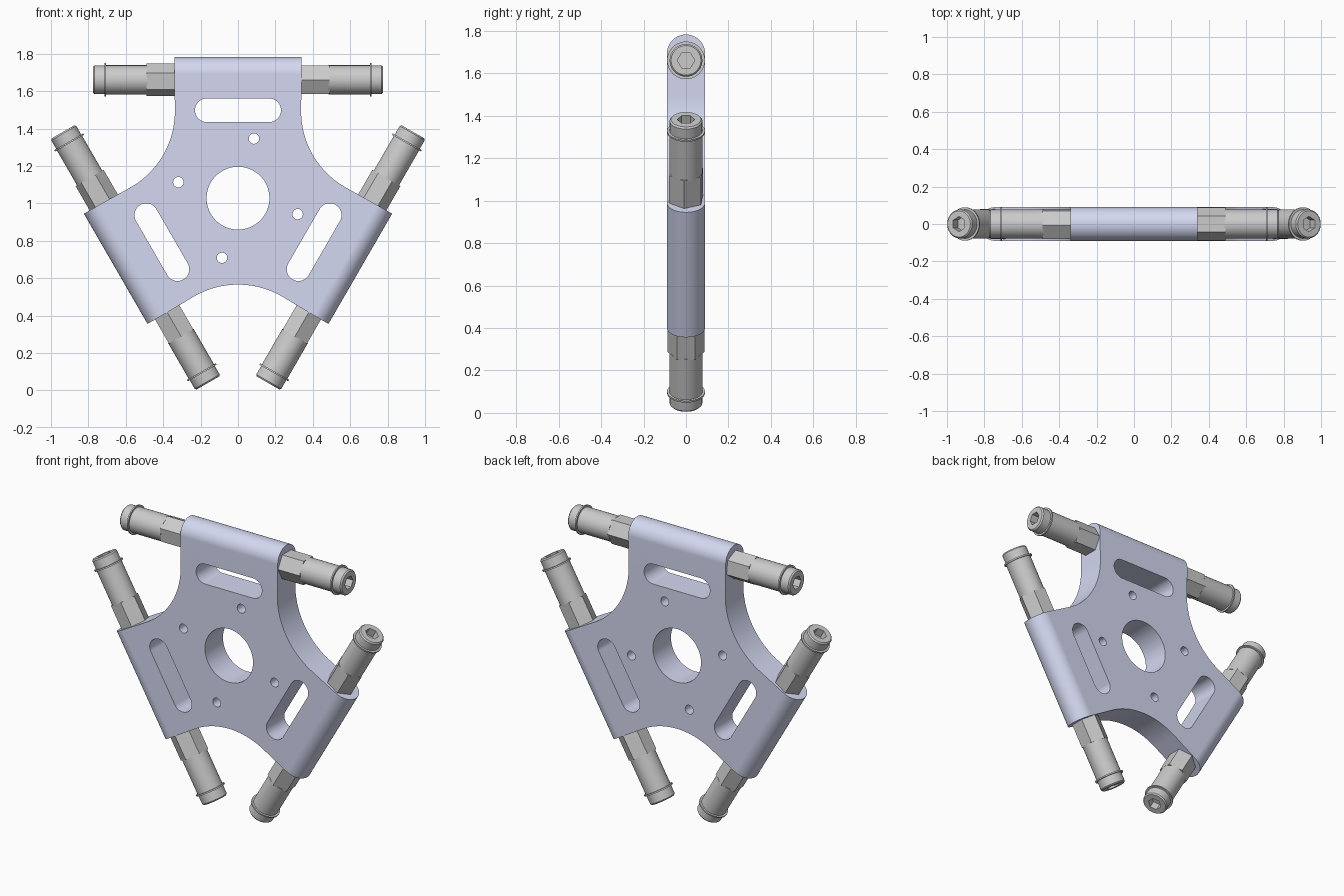
import bpy, bmesh
from math import pi, sin, cos, radians
from mathutils import Matrix, Vector

if "Cube" in bpy.data.objects:
    bpy.data.objects.remove(bpy.data.objects["Cube"])

CZ = 1.028                          # height of the three-fold centre
HALF, T = 0.34, 0.09                # arm half width, plate half thickness
END, TAN = 0.665, 0.465             # start of rounded end, tangent of side fillet
FIL_R, FIL_D = 0.468, 0.93          # fillet radius and distance of its centre
AXIS = 0.633                        # shaft distance from centre


def spin(deg):
    return Matrix.Translation((0, 0, CZ)) @ Matrix.Rotation(radians(deg), 4, 'Y')


def finish(bm, name):
    bmesh.ops.recalc_face_normals(bm, faces=bm.faces)
    me = bpy.data.meshes.new(name)
    bm.to_mesh(me)
    bm.free()
    ob = bpy.data.objects.new(name, me)
    bpy.context.collection.objects.link(ob)
    return ob


def smooth(ob, angle=25):
    bpy.ops.object.select_all(action='DESELECT')
    ob.select_set(True)
    bpy.context.view_layer.objects.active = ob
    bpy.ops.object.shade_smooth_by_angle(angle=radians(angle))


def prism(bm, pts, half, mat):
    """Closed prism of an x-z outline, running along y."""
    a, b = ([bm.verts.new(mat @ Vector((x, y, z))) for x, z in pts] for y in (-half, half))
    bm.faces.new(a)
    bm.faces.new(b[::-1])
    for i in range(len(a)):
        j = (i + 1) % len(a)
        bm.faces.new((a[i], b[i], b[j], a[j]))


def slot(cx, cz, r, half=0.0, n=48):
    """Circle, stretched sideways into a slot when half > 0."""
    pts = []
    for k in range(n):
        t = -pi / 2 + 2 * pi * (k + 0.5) / n
        pts.append((cx + (half if cos(t) > 0 else -half) + r * cos(t), cz + r * sin(t)))
    return pts


# Plate: three arms joined by concave fillets
bm = bmesh.new()
front, back, ends = [], [], []
for k in range(3):
    m = spin(120 * k)
    pts = [(-HALF, END), (HALF, END)]
    for i in range(25):             # fillet centred on the 60 degree line
        t = pi + radians(60) * (-i / 24)
        t = radians(180 + 60 * i / 24)
        pts.append((FIL_D * sin(pi / 3) + FIL_R * cos(t), FIL_D * cos(pi / 3) + FIL_R * sin(t)))
    ends.append(len(front))
    for x, z in pts:
        front.append(bm.verts.new(m @ Vector((x, -T, z))))
        back.append(bm.verts.new(m @ Vector((x, T, z))))
bm.faces.new(front)
bm.faces.new(back[::-1])
N = len(front)
for i in range(N):
    if i not in ends:
        j = (i + 1) % N
        bm.faces.new((front[i], back[i], back[j], front[j]))

# Half-round nose on each arm
for k, s in enumerate(ends):
    m, rows = spin(120 * k), []
    for idx, x in ((s, -HALF), (s + 1, HALF)):
        arc = [bm.verts.new(m @ Vector((x, -T * cos(pi * i / 20), END + T * sin(pi * i / 20))))
               for i in range(1, 20)]
        rows.append([front[idx]] + arc + [back[idx]])
        bm.faces.new(rows[-1])
    for i in range(20):
        bm.faces.new((rows[0][i], rows[0][i + 1], rows[1][i + 1], rows[1][i]))
plate = finish(bm, "tri_arm_plate")

# Openings: centre bore, four bolt holes, one slot per arm
bm = bmesh.new()
prism(bm, slot(0, 0, 0.168, n=64), 0.3, spin(0))
for k in range(4):
    t = radians(75 + 90 * k)
    prism(bm, slot(0.33 * cos(t), 0.33 * sin(t), 0.028, n=24), 0.3, spin(0))
for k in range(3):
    prism(bm, slot(0, 0.47, 0.063, 0.167), 0.3, spin(120 * k))
cutter = finish(bm, "opening_cutter")
cutter.hide_render = True
mod = plate.modifiers.new("openings", 'BOOLEAN')
mod.operation, mod.solver, mod.object = 'DIFFERENCE', 'EXACT', cutter
bpy.context.view_layer.objects.active = plate
bpy.ops.object.modifier_apply(modifier=mod.name)
bpy.data.objects.remove(cutter)
smooth(plate)
wn = plate.modifiers.new("flat_normals", 'WEIGHTED_NORMAL')
wn.keep_sharp = True
blue = bpy.data.materials.new("pale_blue")
blue.diffuse_color = (0.66, 0.69, 0.88, 1)
blue.use_nodes = True
blue.node_tree.nodes["Principled BSDF"].inputs["Base Color"].default_value = blue.diffuse_color
plate.data.materials.append(blue)


def lathe(name, rings, mat, twist=0.0, n=48):
    """Rings (x, radius, is_hex) skinned along x and capped."""
    bm = bmesh.new()
    rows = []
    for x, r, is_hex in rings:
        row = []
        for i in range(n):
            t = 2 * pi * i / n
            q = r
            if is_hex:
                q = r * cos(pi / 6) / cos(t % (pi / 3) - pi / 6)
            row.append(bm.verts.new(mat @ Vector((x, q * cos(t + twist), q * sin(t + twist)))))
        rows.append(row)
    for a, b in zip(rows, rows[1:]):
        for i in range(n):
            j = (i + 1) % n
            bm.faces.new((a[i], a[j], b[j], b[i]))
    bm.faces.new(rows[0])
    bm.faces.new(rows[-1])
    smooth(finish(bm, name))


# Axle stubs: hex collar, barrel with retaining ring and hex socket
BARREL = [(0.49, 0.078, 0), (0.775, 0.078, 0)]
for k, arm in enumerate(("top", "right", "left")):
    for side in (0, 1):
        m = spin(120 * k) @ Matrix.Translation((0, 0, AXIS)) @ Matrix.Rotation(pi * side, 4, 'Z')
        narrow = (side == 0) != (k == 2)
        tag = f"{arm}_{side + 1}"
        lathe("hex_collar_" + tag, [(0.32, 0.087, 1), (0.49, 0.087, 1)], m,
              0 if narrow else radians(24))
        lathe("axle_stub_" + tag,
              [(0.485, 0.078, 0), (0.705, 0.078, 0), (0.705, 0.089, 0), (0.714, 0.089, 0),
               (0.714, 0.077, 0), (0.767, 0.077, 0), (0.775, 0.070, 0),
               (0.775, 0.041, 1), (0.725, 0.041, 1)], m)
